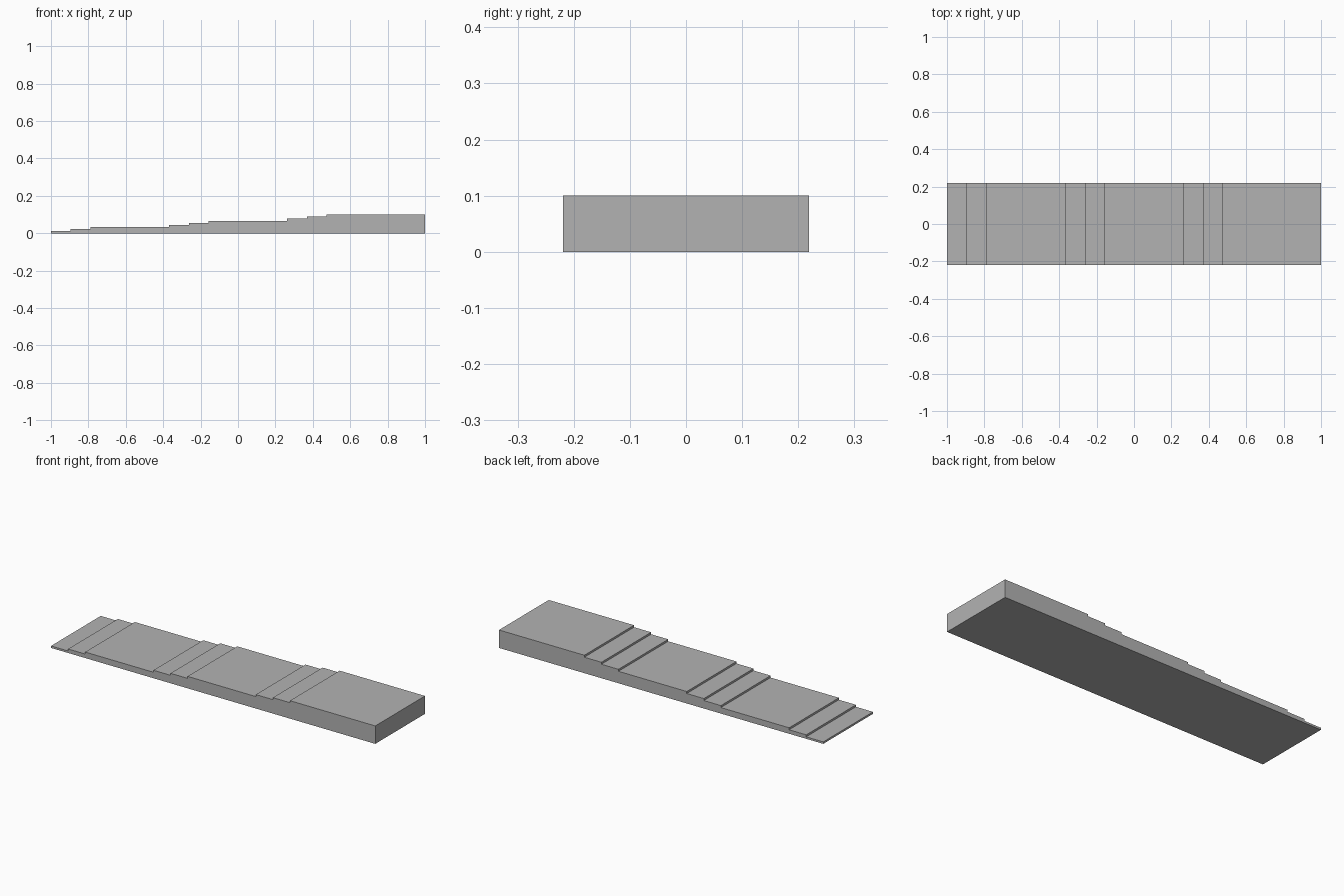
import bpy
import bmesh

cube = bpy.data.objects.get("Cube")
if cube:
    bpy.data.objects.remove(cube, do_unlink=True)

# Plain grey material
grey = bpy.data.materials.new("plain_grey")
grey.use_nodes = True
colour = (0.45, 0.45, 0.45, 1)
grey.diffuse_color = colour
grey.node_tree.nodes["Principled BSDF"].inputs["Base Color"].default_value = colour

# Tread lengths from the low end to the high end, in equal modules
TREADS = [1, 1, 4, 1, 1, 4, 1, 1, 5]
LENGTH, HALF_WIDTH, HEIGHT = 2.0, 0.219, 0.1
module = LENGTH / sum(TREADS)
rise = HEIGHT / len(TREADS)

# Stepped side profile
x, z = -LENGTH / 2, 0.0
profile = [(x, z)]
for tread in TREADS:
    z += rise
    profile.append((x, z))
    x += tread * module
    profile.append((x, z))
profile.append((x, 0))

# Extrude the profile across the width
bm = bmesh.new()
side = bm.faces.new([bm.verts.new((px, -HALF_WIDTH, pz)) for px, pz in profile])
extruded = bmesh.ops.extrude_face_region(bm, geom=[side], use_keep_orig=True)
far_verts = [g for g in extruded["geom"] if isinstance(g, bmesh.types.BMVert)]
bmesh.ops.translate(bm, verts=far_verts, vec=(0, 2 * HALF_WIDTH, 0))
bmesh.ops.recalc_face_normals(bm, faces=bm.faces[:])

mesh = bpy.data.meshes.new("stepped_slab")
bm.to_mesh(mesh)
bm.free()
mesh.materials.append(grey)
slab = bpy.data.objects.new("stepped_slab", mesh)
bpy.context.collection.objects.link(slab)
